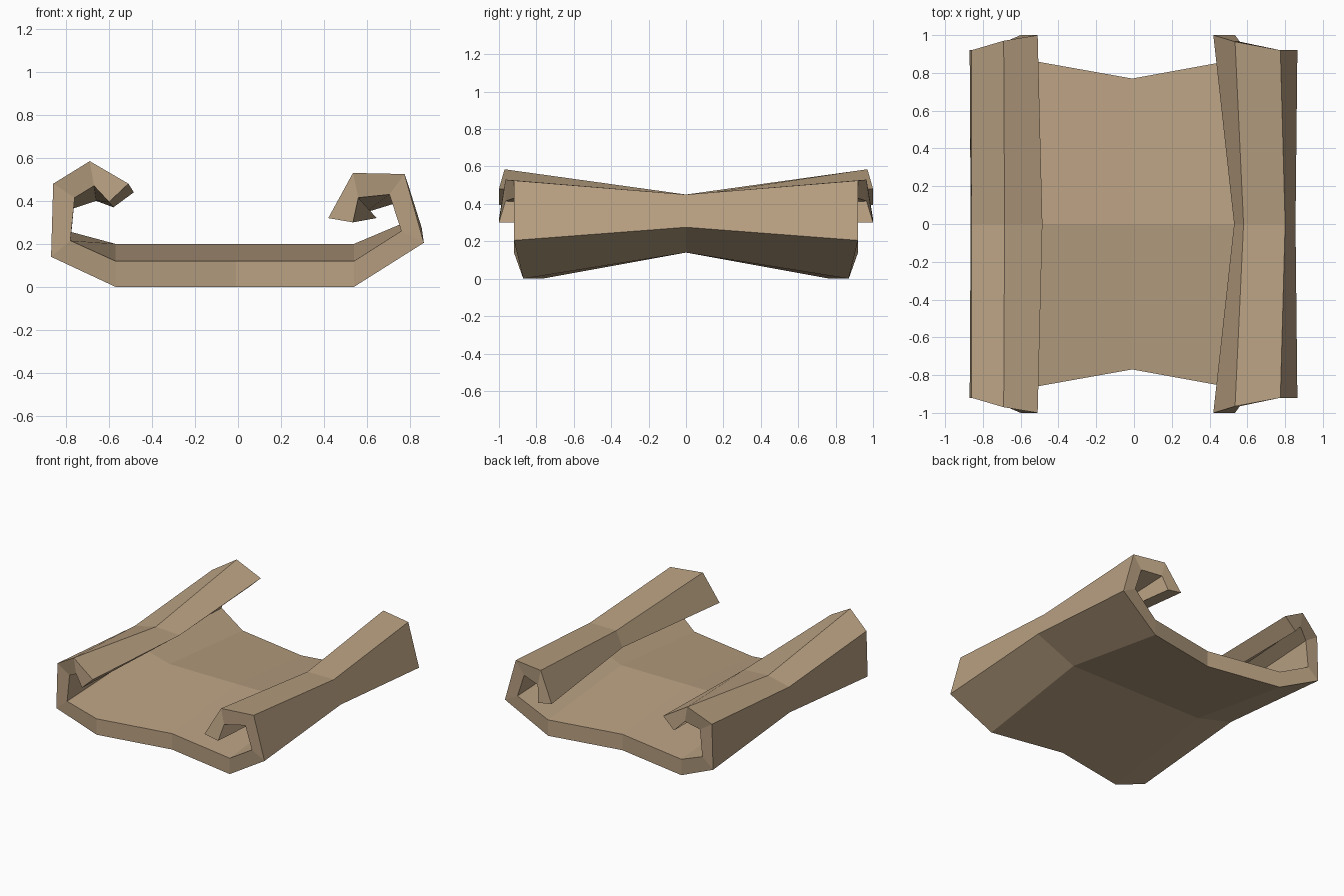
import bpy, bmesh

if "Cube" in bpy.data.objects:
    bpy.data.objects.remove(bpy.data.objects["Cube"])

# Cross-section stations, left curl tip to right curl tip:
# end y, then outer (x, z) and inner (x, z) at the ends, then the same at y = 0
STATIONS = [
    (1.00, (-0.51, 0.48), (-0.60, 0.395), (-0.485, 0.44), (-0.58, 0.37)),   # left tip
    (0.97, (-0.69, 0.585), (-0.67, 0.47), (-0.685, 0.45), (-0.66, 0.40)),   # left ridge
    (0.92, (-0.86, 0.48), (-0.76, 0.415), (-0.86, 0.41), (-0.765, 0.365)),  # left shoulder
    (0.92, (-0.87, 0.14), (-0.78, 0.215), (-0.865, 0.22), (-0.775, 0.255)), # left side foot
    (0.87, (-0.57, 0.0), (-0.57, 0.12), (-0.57, 0.14), (-0.57, 0.20)),      # floor left
    (0.77, (-0.01, 0.0), (-0.01, 0.12), (-0.01, 0.14), (-0.01, 0.20)),      # floor middle
    (0.87, (0.54, 0.0), (0.54, 0.12), (0.54, 0.14), (0.54, 0.20)),          # floor right
    (0.92, (0.865, 0.205), (0.76, 0.26), (0.855, 0.275), (0.765, 0.295)),   # right side foot
    (0.92, (0.775, 0.525), (0.705, 0.43), (0.80, 0.45), (0.72, 0.385)),     # right shoulder
    (0.965, (0.535, 0.53), (0.56, 0.415), (0.58, 0.45), (0.59, 0.345)),     # right ridge
    (1.00, (0.42, 0.32), (0.535, 0.30), (0.53, 0.335), (0.645, 0.32)),      # right tip
]

bm = bmesh.new()


def section(side):
    """Closed ring pairs (outer, inner) for front (-1), middle (0) or back (1)."""
    pairs = []
    for y, end_out, end_in, mid_out, mid_in in STATIONS:
        pts = (end_out, end_in) if side else (mid_out, mid_in)
        pairs.append([bm.verts.new((x, side * y, z)) for x, z in pts])
    return pairs


front, middle, back = (section(s) for s in (-1, 0, 1))
count = len(STATIONS)

# Outer and inner skins, with the two curl lips closed
for a, b in ((front, middle), (middle, back)):
    for i in range(count - 1):
        for k in (0, 1):
            bm.faces.new((a[i][k], a[i + 1][k], b[i + 1][k], b[i][k]))
    for i in (0, count - 1):
        bm.faces.new((a[i][0], a[i][1], b[i][1], b[i][0]))

# Front and back rims
for ring in (front, back):
    for i in range(count - 1):
        bm.faces.new((ring[i][0], ring[i + 1][0], ring[i + 1][1], ring[i][1]))

bmesh.ops.recalc_face_normals(bm, faces=bm.faces)
mesh = bpy.data.meshes.new("curled_sheet")
bm.to_mesh(mesh)
bm.free()

tan = bpy.data.materials.new("parchment tan")
tan.diffuse_color = (0.48, 0.35, 0.22, 1)
tan.use_nodes = True
tan.node_tree.nodes["Principled BSDF"].inputs["Base Color"].default_value = tan.diffuse_color
mesh.materials.append(tan)
sheet = bpy.data.objects.new("curled_sheet", mesh)
bpy.context.collection.objects.link(sheet)
